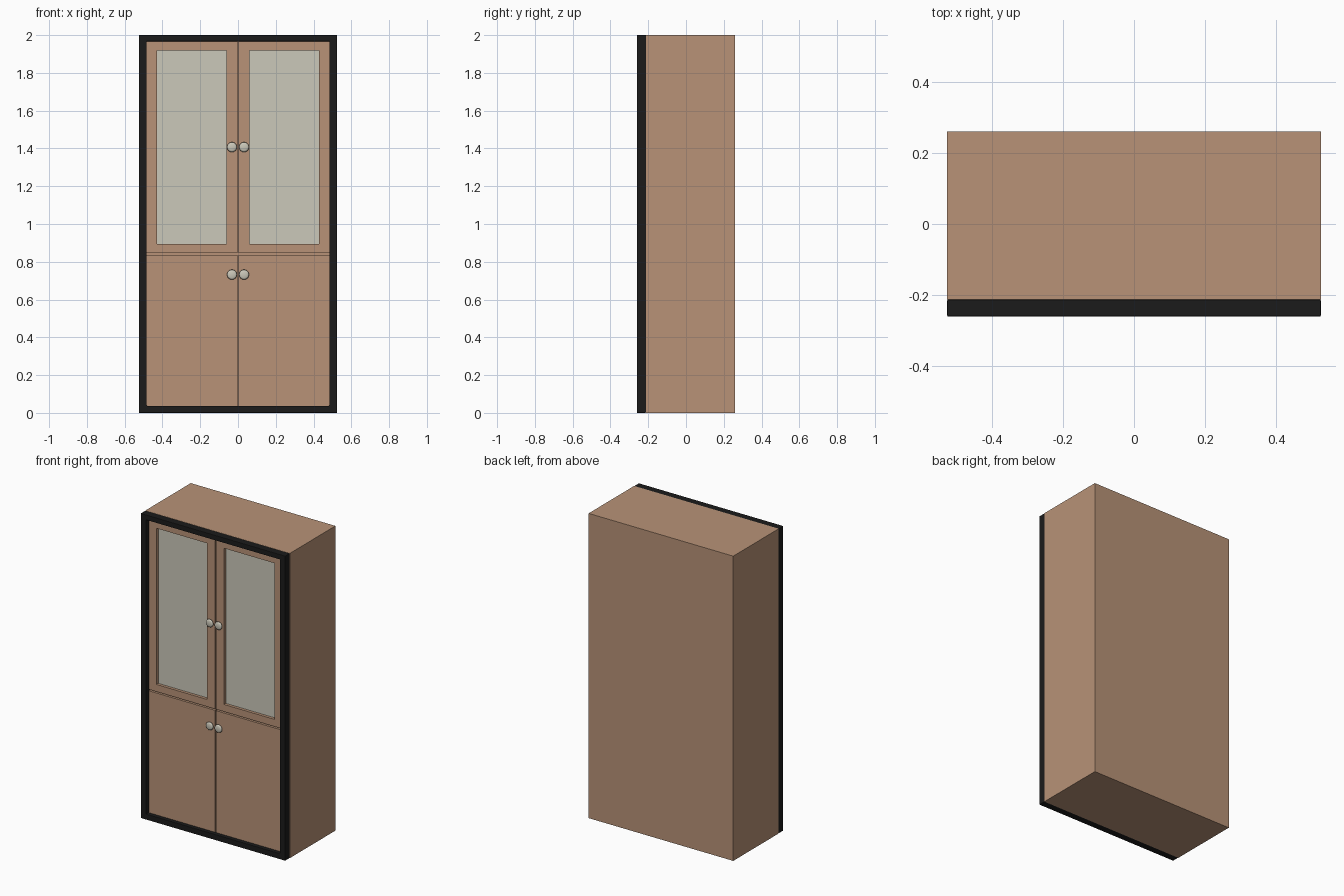
import bpy, bmesh, math
from mathutils import Matrix

if "Cube" in bpy.data.objects:
    bpy.data.objects.remove(bpy.data.objects["Cube"])


def material(name, rgb):
    m = bpy.data.materials.new(name)
    m.diffuse_color = (*rgb, 1)
    m.use_nodes = True
    m.node_tree.nodes["Principled BSDF"].inputs["Base Color"].default_value = m.diffuse_color
    return m


WOOD = material("warm wood", (0.48, 0.29, 0.185))
BLACK = material("black trim", (0.011, 0.011, 0.011))
PALE = material("pale glass", (0.60, 0.58, 0.49))


def finish(name, bm, mat):
    bmesh.ops.recalc_face_normals(bm, faces=bm.faces)
    me = bpy.data.meshes.new(name)
    bm.to_mesh(me)
    bm.free()
    me.materials.append(mat)
    ob = bpy.data.objects.new(name, me)
    bpy.context.collection.objects.link(ob)
    return ob


def box(name, x, y, z, mat):
    bm = bmesh.new()
    size = [b - a for a, b in (x, y, z)]
    mid = [(a + b) / 2 for a, b in (x, y, z)]
    bmesh.ops.create_cube(bm, size=1, matrix=Matrix.Translation(mid) @ Matrix.Diagonal((*size, 1)))
    return finish(name, bm, mat)


def ring(name, outer, inner, y, mat):
    """Rectangular frame with a mitred opening; rectangles are (x0, x1, z0, z1)."""
    bm = bmesh.new()

    def loop(r, depth):
        x0, x1, z0, z1 = r
        return [bm.verts.new((px, depth, pz)) for px, pz in ((x0, z0), (x1, z0), (x1, z1), (x0, z1))]

    loops = [loop(outer, y[0]), loop(inner, y[0]), loop(inner, y[1]), loop(outer, y[1])]
    for a, b in zip(loops, loops[1:] + loops[:1]):
        for i in range(4):
            j = (i + 1) % 4
            bm.faces.new((a[i], a[j], b[j], b[i]))
    return finish(name, bm, mat)


def knob(name, x, z, y_door):
    """Short stem with a rounded disc head, turned around the y axis."""
    bm = bmesh.new()
    profile = [(0.012, 0), (0.012, 0.008), (0.024, 0.010), (0.0265, 0.014), (0.0245, 0.019), (0.017, 0.022), (0, 0.023)]
    verts = [bm.verts.new((r, -d, 0)) for r, d in profile]
    edges = [bm.edges.new(p) for p in zip(verts, verts[1:])]
    bmesh.ops.spin(bm, geom=verts + edges, cent=(0, 0, 0), axis=(0, 1, 0), angle=math.tau, steps=24)
    bmesh.ops.remove_doubles(bm, verts=bm.verts, dist=1e-5)
    bmesh.ops.translate(bm, verts=bm.verts, vec=(x, y_door, z))
    ob = finish(name, bm, PALE)
    for p in ob.data.polygons:
        p.use_smooth = True
    return ob


# Carcass
FRONT, DOOR = -0.212, -0.234
box("cabinet_body", (-0.525, 0.525), (FRONT, 0.26), (0, 2), WOOD)

# Black frame around the front
frame = ring("front_frame", (-0.525, 0.525, 0, 2), (-0.484, 0.484, 0.037, 1.967), (-0.26, FRONT), BLACK)
bev = frame.modifiers.new("soft_edges", 'BEVEL')
bev.width, bev.segments = 0.003, 2

# Doors, glass panes and knobs, mirrored left and right
for side, s in (("left", -1), ("right", 1)):
    def span(a, b):
        return tuple(sorted((s * a, s * b)))
    ring(f"upper_door_{side}", (*span(0.003, 0.484), 0.846, 1.967),
         (*span(0.062, 0.428), 0.893, 1.918), (DOOR, FRONT), WOOD)
    box(f"glass_pane_{side}", span(0.062, 0.428), (FRONT - 0.003, FRONT), (0.893, 1.918), PALE)
    box(f"lower_door_{side}", span(0.003, 0.484), (DOOR, FRONT), (0.037, 0.837), WOOD)
    knob(f"upper_knob_{side}", s * 0.032, 1.407, DOOR)
    knob(f"lower_knob_{side}", s * 0.032, 0.732, DOOR)
